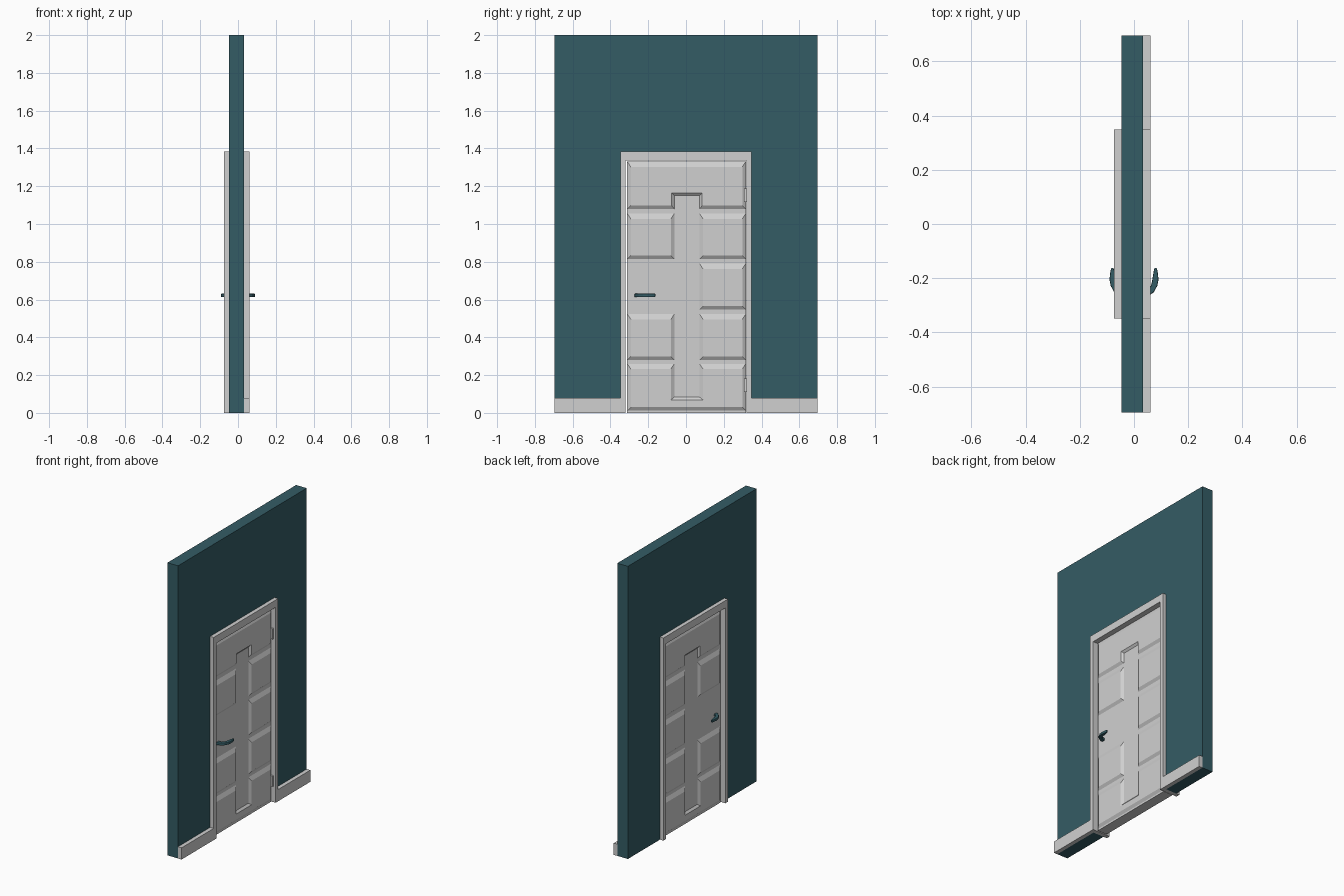
import bpy, bmesh
from mathutils import Vector

if "Cube" in bpy.data.objects:
    bpy.data.objects.remove(bpy.data.objects["Cube"])


def material(name, rgb):
    m = bpy.data.materials.new(name)
    m.diffuse_color = (*rgb, 1)
    m.use_nodes = True
    m.node_tree.nodes["Principled BSDF"].inputs["Base Color"].default_value = m.diffuse_color
    return m


TEAL = material("dark teal", (0.034, 0.107, 0.13))
GREY = material("light grey", (0.63, 0.63, 0.63))


def finish(name, bm, mat):
    bmesh.ops.recalc_face_normals(bm, faces=bm.faces)
    me = bpy.data.meshes.new(name)
    bm.to_mesh(me)
    bm.free()
    me.materials.append(mat)
    ob = bpy.data.objects.new(name, me)
    bpy.context.collection.objects.link(ob)
    return ob


def prism(name, points, offset, mat):
    """Extrude a flat outline of 3D points along an offset."""
    bm = bmesh.new()
    f = bm.faces.new([bm.verts.new(p) for p in points])
    r = bmesh.ops.extrude_face_region(bm, geom=[f], use_keep_orig=True)
    bmesh.ops.translate(bm, vec=offset,
                        verts=[v for v in r["geom"] if isinstance(v, bmesh.types.BMVert)])
    return finish(name, bm, mat)


def slab(name, outline, x0, x1, mat):
    """Extrude a (y, z) outline along x."""
    return prism(name, [(x0, y, z) for y, z in outline], (x1 - x0, 0, 0), mat)


def rect(y0, y1, z0, z1):
    return [(y0, z0), (y1, z0), (y1, z1), (y0, z1)]


def arch(y_out, z_out, y_in, z_in):
    return [(-y_out, 0), (-y_in, 0), (-y_in, z_in), (y_in, z_in),
            (y_in, 0), (y_out, 0), (y_out, z_out), (-y_out, z_out)]


# Wall with doorway, lined by a frame that stands proud on both sides
slab("wall", arch(0.695, 2.0, 0.348, 1.385), -0.047, 0.033, TEAL)
slab("door_frame", arch(0.348, 1.385, 0.32, 1.335), -0.073, 0.06, GREY)
for side, name in ((-1, "left"), (1, "right")):
    y0, y1 = sorted((side * 0.348, side * 0.695))
    slab("baseboard_" + name, rect(y0, y1, 0, 0.08), 0.033, 0.06, GREY)

# Door leaf and hinges
MID, BASE, RAISED = -0.007, 0.035, 0.047
slab("door_leaf", rect(-0.313, 0.318, 0.0, 1.331), MID - BASE, MID + BASE, GREY)
for z in (0.11, 1.117):
    slab("hinge", rect(0.308, 0.32, z, z + 0.072), MID + BASE, 0.046, GREY)


def inset(pts):
    """Move each edge of a square-cornered outline inward; top edges slope longer."""
    n, moves = len(pts), []
    for i in range(n):
        d = Vector(pts[(i + 1) % n]) - Vector(pts[i])
        run = 0.014 if d.length < 0.16 else 0.028 if d.x < -0.01 else 0.018
        moves.append(Vector((-d.y, d.x)).normalized() * run)
    return [Vector(p) + moves[i] + moves[i - 1] for i, p in enumerate(pts)]


def panel(name, pts, side):
    bm = bmesh.new()
    low = [bm.verts.new((MID + side * BASE, y, z)) for y, z in pts]
    top = [bm.verts.new((MID + side * RAISED, y, z)) for y, z in inset(pts)]
    bm.faces.new(top)
    for i in range(len(pts)):
        j = (i + 1) % len(pts)
        bm.faces.new((low[i], low[j], top[j], top[i]))
    bm.faces.new(low[::-1])
    finish(name, bm, GREY)


L, R, A, B = -0.31, 0.316, -0.062, 0.072
PANELS = {
    "top_panel": [(L, 1.08), (A, 1.08), (A, 1.15), (B, 1.15),
                  (B, 1.08), (R, 1.08), (R, 1.33), (L, 1.33)],
    "bottom_panel": [(L, 0.012), (R, 0.012), (R, 0.26), (B, 0.26),
                     (B, 0.083), (A, 0.083), (A, 0.26), (L, 0.26)],
    "upper_left_panel": rect(L, A, 0.815, 1.055),
    "lower_left_panel": rect(L, A, 0.28, 0.523),
    "upper_right_panel": rect(B, R, 0.815, 1.055),
    "middle_right_panel": rect(B, R, 0.547, 0.79),
    "lower_right_panel": rect(B, R, 0.28, 0.523),
}

# Crescent lever handle outline seen from above (x, y)
LEVER = [(0.02, -0.275), (0.05, -0.268), (0.073, -0.252), (0.086, -0.228),
         (0.0905, -0.205), (0.088, -0.18), (0.084, -0.162), (0.075, -0.162),
         (0.070, -0.19), (0.066, -0.215), (0.060, -0.234), (0.048, -0.244),
         (0.02, -0.248)]

for side, where in ((1, "front"), (-1, "back")):
    for name, pts in PANELS.items():
        panel(where + "_" + name, pts, side)
    handle = prism(where + "_handle", [(side * x, y, 0.613) for x, y in LEVER],
                   (0, 0, 0.018), TEAL)
    # Rounded long edges
    bev = handle.modifiers.new("rounding", "BEVEL")
    bev.width = 0.004
    bev.segments = 2
    bev.limit_method = "ANGLE"
    bev.angle_limit = 1.0
